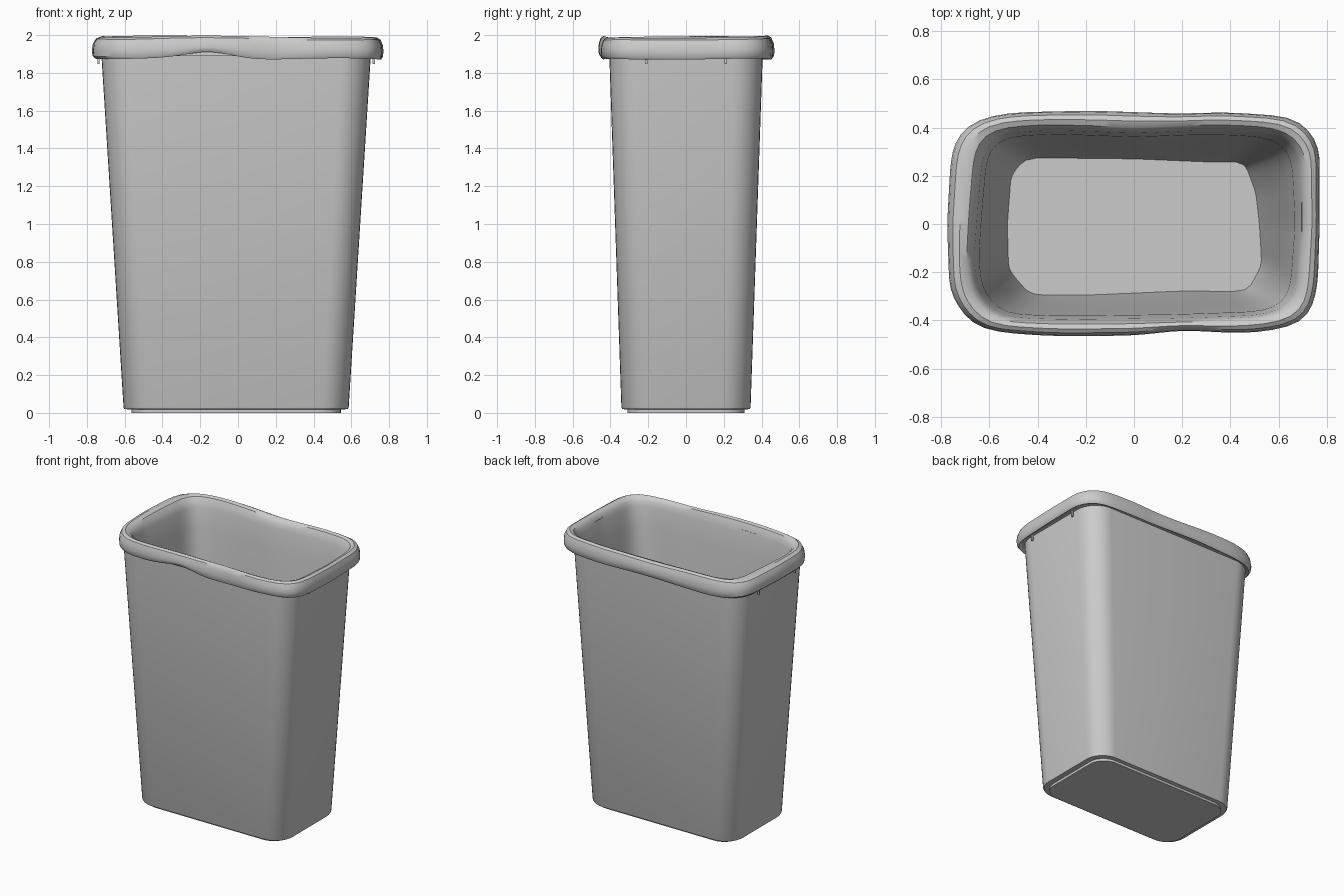
import bpy, bmesh, math
from mathutils import Vector
from mathutils.geometry import intersect_line_line_2d

if "Cube" in bpy.data.objects:
    bpy.data.objects.remove(bpy.data.objects["Cube"])

grey = bpy.data.materials.new("light grey")
grey.diffuse_color = (0.6, 0.6, 0.6, 1)
grey.use_nodes = True
grey.node_tree.nodes["Principled BSDF"].inputs["Base Color"].default_value = grey.diffuse_color
CX = -0.01  # the bin sits slightly left of centre


def finish(name, bm):
    bmesh.ops.recalc_face_normals(bm, faces=bm.faces)
    me = bpy.data.meshes.new(name)
    bm.to_mesh(me)
    bm.free()
    me.materials.append(grey)
    ob = bpy.data.objects.new(name, me)
    bpy.context.collection.objects.link(ob)
    bpy.ops.object.select_all(action='DESELECT')
    ob.select_set(True)
    bpy.context.view_layer.objects.active = ob
    bpy.ops.object.shade_smooth_by_angle(angle=math.radians(35))
    return ob


def loft(name, rings, cap_start, cap_end):
    bm = bmesh.new()
    loops = [[bm.verts.new(p) for p in ring] for ring in rings]
    n = len(loops[0])
    for a, b in zip(loops, loops[1:]):
        for i in range(n):
            j = (i + 1) % n
            bm.faces.new((a[i], a[j], b[j], b[i]))
    if cap_start:
        bm.faces.new(loops[0])
    if cap_end:
        bm.faces.new(loops[-1])
    return finish(name, bm)


def rounded_rect(hx, hy, r, z, seg=8):
    pts = []
    for q, (sx, sy) in enumerate(((1, 1), (-1, 1), (-1, -1), (1, -1))):
        for k in range(seg + 1):
            a = math.pi / 2 * (q + k / seg)
            pts.append((CX + sx * (hx - r) + r * math.cos(a),
                        sy * (hy - r) + r * math.sin(a), z))
    return pts


# Bin: foot, tapered wall, lip, inner wall and floor
bin_profile = [
    (0.555, 0.31, 0.12, 0), (0.555, 0.31, 0.12, 0.018),
    (0.592, 0.338, 0.14, 0.02), (0.596, 0.342, 0.14, 0.03),
    (0.713, 0.406, 0.16, 1.89), (0.738, 0.425, 0.17, 1.89),
    (0.738, 0.425, 0.17, 1.93), (0.730, 0.418, 0.17, 1.94),
    (0.705, 0.398, 0.15, 1.94), (0.580, 0.328, 0.13, 0.04)]
loft("bin_body", [rounded_rect(*p) for p in bin_profile], True, True)

# Small ribs under the lip on both short ends
for sx in (-1, 1):
    for sy in (-1, 1):
        bm = bmesh.new()
        bmesh.ops.create_cube(bm, size=1)
        for v in bm.verts:
            v.co = Vector((CX + sx * 0.728 + v.co.x * 0.012,
                           sy * 0.21 + v.co.y * 0.012, 1.872 + v.co.z * 0.05))
        finish("lip_rib", bm)

# Bag outlines seen from above: rolled cuff, mouth, floor
cuff = [(0.77, 0), (0.77, 0.32), (0.72, 0.40), (0.66, 0.45), (0.53, 0.452),
        (0.40, 0.465), (0.2, 0.457), (-0.18, 0.47), (-0.53, 0.462), (-0.67, 0.43),
        (-0.74, 0.355), (-0.76, 0.27), (-0.775, 0), (-0.765, -0.28), (-0.70, -0.39),
        (-0.62, -0.445), (-0.35, -0.465), (0, -0.463), (0.2, -0.44), (0.48, -0.456),
        (0.69, -0.42), (0.74, -0.35), (0.762, -0.25)]
mouth = [(0.70, 0), (0.69, 0.29), (0.63, 0.37), (0.52, 0.39), (0.3, 0.395),
         (0, 0.38), (-0.35, 0.395), (-0.57, 0.38), (-0.63, 0.31), (-0.65, 0.1),
         (-0.67, -0.15), (-0.65, -0.3), (-0.56, -0.39), (-0.3, -0.40), (0.2, -0.395),
         (0.58, -0.38), (0.67, -0.32)]
floor = [(0.52, 0), (0.505, 0.13), (0.455, 0.265), (0.36, 0.255), (0, 0.27),
         (-0.45, 0.275), (-0.51, 0.2), (-0.525, 0), (-0.52, -0.19), (-0.43, -0.295),
         (-0.2, -0.295), (0.2, -0.278), (0.47, -0.28), (0.53, -0.17)]
N = 96


def sample(outline, smooth):
    """Points where evenly spread rays from the middle cross the outline."""
    pts = []
    for i in range(N):
        a = math.tau * (i + 0.13) / N
        d = Vector((2 * math.cos(a), 1.2 * math.sin(a)))
        for p, q in zip(outline, outline[1:] + outline[:1]):
            hit = intersect_line_line_2d(Vector((0, 0)), d, Vector(p), Vector(q))
            if hit:
                pts.append(hit)
                break
    for _ in range(smooth):
        pts = [(pts[i - 1] + 2 * pts[i] + pts[(i + 1) % N]) / 4 for i in range(N)]
    return pts


def mix(a, b, t):
    return [p.lerp(q, t) for p, q in zip(a, b)]


def ring(pts, z, wob=lambda x, y: 0):
    return [(p.x, p.y, z + wob(p.x, p.y)) for p in pts]


def hem(x, y):  # raised hem on the front, gentle waves elsewhere
    bump = 0.036 * math.exp(-((x + 0.15) / 0.17) ** 2) if y < -0.2 else 0
    return bump + 0.004 * math.sin(7 * x + 5 * y)


def crest(x, y):  # top line highest left of the middle
    return 0.007 * math.exp(-((x + 0.32) / 0.3) ** 2) + 0.004 * math.sin(6 * x - 4 * y)


outer, inner, base = sample(cuff, 2), sample(mouth, 2), sample(floor, 1)
bag = [ring(mix(outer, inner, 0.40), 1.885, hem),
       ring(mix(outer, inner, 0.16), 1.874, hem),
       ring(mix(outer, inner, 0.03), 1.888, hem),
       ring(outer, 1.918, lambda x, y: 0.4 * hem(x, y)),
       ring(mix(outer, inner, 0.05), 1.95, crest),
       ring(mix(outer, inner, 0.20), 1.978, crest),
       ring(mix(outer, inner, 0.45), 1.989, crest),
       ring(mix(outer, inner, 0.75), 1.980, crest),
       ring(mix(outer, inner, 0.95), 1.957),
       ring(mix(inner, base, 0.04), 1.92),
       ring(mix(inner, base, 0.18), 1.78),
       ring(mix(inner, base, 0.36), 1.3),
       ring(mix(inner, base, 0.62), 0.75),
       ring(mix(inner, base, 0.92), 0.15),
       ring(base, 0.08)]
# Bag liner folded over the lip
loft("bag_liner", bag, False, True)
